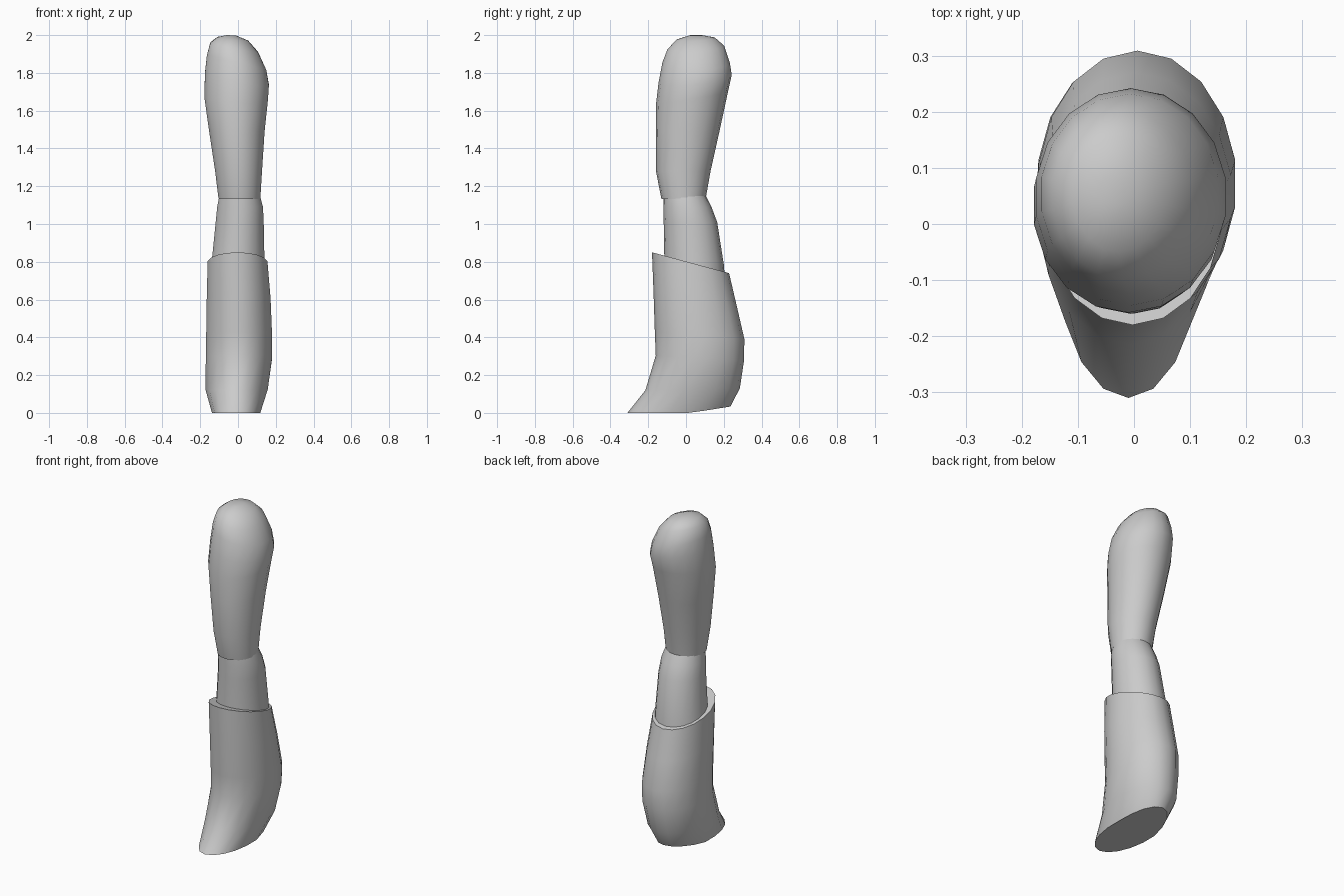
import bpy, bmesh, math

SIDES = 18


def loft(name, rings, sides=SIDES):
    """Capped tube through rings of (x min, x max, y min, y max, z, x slope, y slope)."""
    bm = bmesh.new()
    loops = []
    for x0, x1, y0, y1, z, sx, sy in rings:
        cx, cy, rx, ry = (x0 + x1) / 2, (y0 + y1) / 2, (x1 - x0) / 2, (y1 - y0) / 2
        loop = []
        for i in range(sides):
            a = 2 * math.pi * i / sides - math.pi / 2
            dx, dy = rx * math.cos(a), ry * math.sin(a)
            loop.append(bm.verts.new((cx + dx, cy + dy, max(0, z + sx * dx + sy * dy))))
        loops.append(loop)
    for low, high in zip(loops, loops[1:]):
        for i in range(sides):
            j = (i + 1) % sides
            bm.faces.new((low[i], low[j], high[j], high[i]))
    bm.faces.new(loops[0][::-1])
    bm.faces.new(loops[-1])
    bmesh.ops.recalc_face_normals(bm, faces=bm.faces)
    mesh = bpy.data.meshes.new(name)
    bm.to_mesh(mesh)
    bm.free()
    obj = bpy.data.objects.new(name, mesh)
    bpy.context.collection.objects.link(obj)
    bpy.ops.object.select_all(action='DESELECT')
    obj.select_set(True)
    bpy.context.view_layer.objects.active = obj
    bpy.ops.object.shade_smooth_by_angle(angle=math.radians(42))
    return obj


# Flared lower sleeve with a pointed toe and slanted rim
loft("lower_sleeve", [
    (-0.14, 0.12, -0.31, 0.235, -0.01, 0, 0.16),
    (-0.175, 0.16, -0.215, 0.285, 0.125, 0, 0.02),
    (-0.173, 0.183, -0.16, 0.307, 0.29, 0, -0.06),
    (-0.171, 0.183, -0.165, 0.309, 0.41, 0, -0.08),
    (-0.168, 0.175, -0.172, 0.27, 0.60, 0, -0.18),
    (-0.163, 0.158, -0.18, 0.228, 0.795, 0, -0.27),
])

# Narrow middle joint, running down into the sleeve
loft("middle_joint", [
    (-0.15, 0.145, -0.115, 0.21, 0.70, 0, -0.2),
    (-0.14, 0.142, -0.115, 0.20, 0.81, 0, -0.15),
    (-0.12, 0.138, -0.118, 0.165, 1.01, 0, 0),
    (-0.112, 0.134, -0.12, 0.135, 1.09, 0, 0),
    (-0.10, 0.118, -0.12, 0.105, 1.15, 0, 0),
])

# Upper segment widening to a rounded, slightly skewed crown
loft("upper_segment", [
    (-0.105, 0.12, -0.13, 0.105, 1.135, 0, 0.03),
    (-0.123, 0.129, -0.159, 0.13, 1.28, 0, 0),
    (-0.155, 0.143, -0.16, 0.177, 1.49, 0, 0),
    (-0.181, 0.161, -0.158, 0.222, 1.67, -0.05, 0.15),
    (-0.177, 0.166, -0.145, 0.242, 1.77, -0.2, 0.1),
    (-0.167, 0.152, -0.125, 0.232, 1.855, -0.25, 0),
    (-0.148, 0.108, -0.098, 0.202, 1.935, -0.2, 0.06),
    (-0.11, 0.055, -0.05, 0.155, 1.98, -0.12, 0.05),
    (-0.06, -0.01, 0.02, 0.09, 1.999, -0.04, 0),
])
